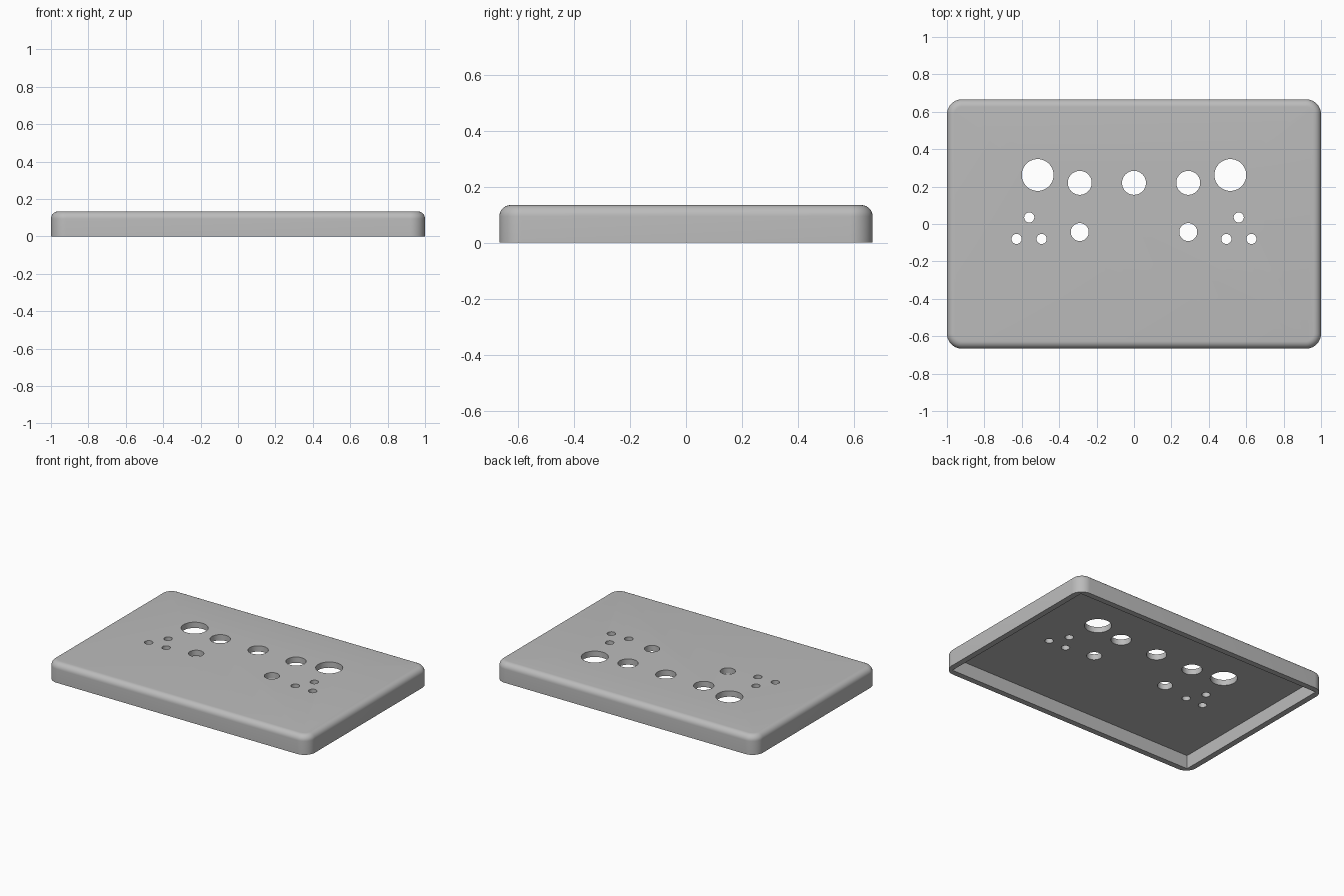
import bpy
import bmesh
from math import radians
from mathutils import Matrix

cube = bpy.data.objects.get("Cube")
if cube:
    bpy.data.objects.remove(cube, do_unlink=True)

LENGTH, DEPTH, HEIGHT = 2.0, 1.333, 0.134
WALL, PLATE = 0.04, 0.04

grey = bpy.data.materials.new("light grey")
grey.use_nodes = True
colour = (0.5, 0.5, 0.5, 1)
grey.diffuse_color = colour
grey.node_tree.nodes["Principled BSDF"].inputs["Base Color"].default_value = colour


def make_object(name, bm):
    mesh = bpy.data.meshes.new(name)
    bm.to_mesh(mesh)
    bm.free()
    obj = bpy.data.objects.new(name, mesh)
    bpy.context.collection.objects.link(obj)
    mesh.materials.append(grey)
    return obj


def box(bm, size, z):
    bmesh.ops.create_cube(bm, size=1, matrix=Matrix.Translation((0, 0, z)) @ Matrix.Diagonal((*size, 1)))


# Cover: rounded upright corners, then a softer fillet around the top
bm = bmesh.new()
box(bm, (LENGTH, DEPTH, HEIGHT), HEIGHT / 2)
upright = [e for e in bm.edges if abs(e.verts[0].co.z - e.verts[1].co.z) > 0.01]
bmesh.ops.bevel(bm, geom=upright, offset=0.08, segments=12, profile=0.5, affect='EDGES')
rim = [e for e in bm.edges if all(v.co.z > HEIGHT - 0.001 for v in e.verts)]
bmesh.ops.bevel(bm, geom=rim, offset=0.04, segments=8, profile=0.5, affect='EDGES')
cover = make_object("cover", bm)

# Square-cornered hollow, open underneath
bm = bmesh.new()
inner = HEIGHT - PLATE
box(bm, (LENGTH - 2 * WALL, DEPTH - 2 * WALL, inner + 0.1), (inner - 0.1) / 2)
cutters = [make_object("hollow_cutter", bm)]

# Round holes, mirrored left to right: x, y, radius
holes = [(0.515, 0.262, 0.085), (0.29, 0.22, 0.064), (0.29, -0.043, 0.048),
         (0.56, 0.035, 0.027), (0.628, -0.08, 0.027), (0.494, -0.08, 0.027)]
bm = bmesh.new()
for x, y, r in holes + [(-x, y, r) for x, y, r in holes] + [(0, 0.22, 0.064)]:
    bmesh.ops.create_cone(bm, cap_ends=True, segments=48, radius1=r, radius2=r, depth=0.2,
                          matrix=Matrix.Translation((x, y, HEIGHT)))
cutters.append(make_object("hole_cutter", bm))

# Cut the hollow and holes, then remove the helpers
bpy.ops.object.select_all(action='DESELECT')
bpy.context.view_layer.objects.active = cover
cover.select_set(True)
for cutter in cutters:
    cutter.hide_render = True
    mod = cover.modifiers.new("cut", 'BOOLEAN')
    mod.operation = 'DIFFERENCE'
    mod.solver = 'EXACT'
    mod.object = cutter
    bpy.ops.object.modifier_apply(modifier=mod.name)
    bpy.data.objects.remove(cutter, do_unlink=True)

bpy.ops.object.shade_smooth_by_angle(angle=radians(30))
